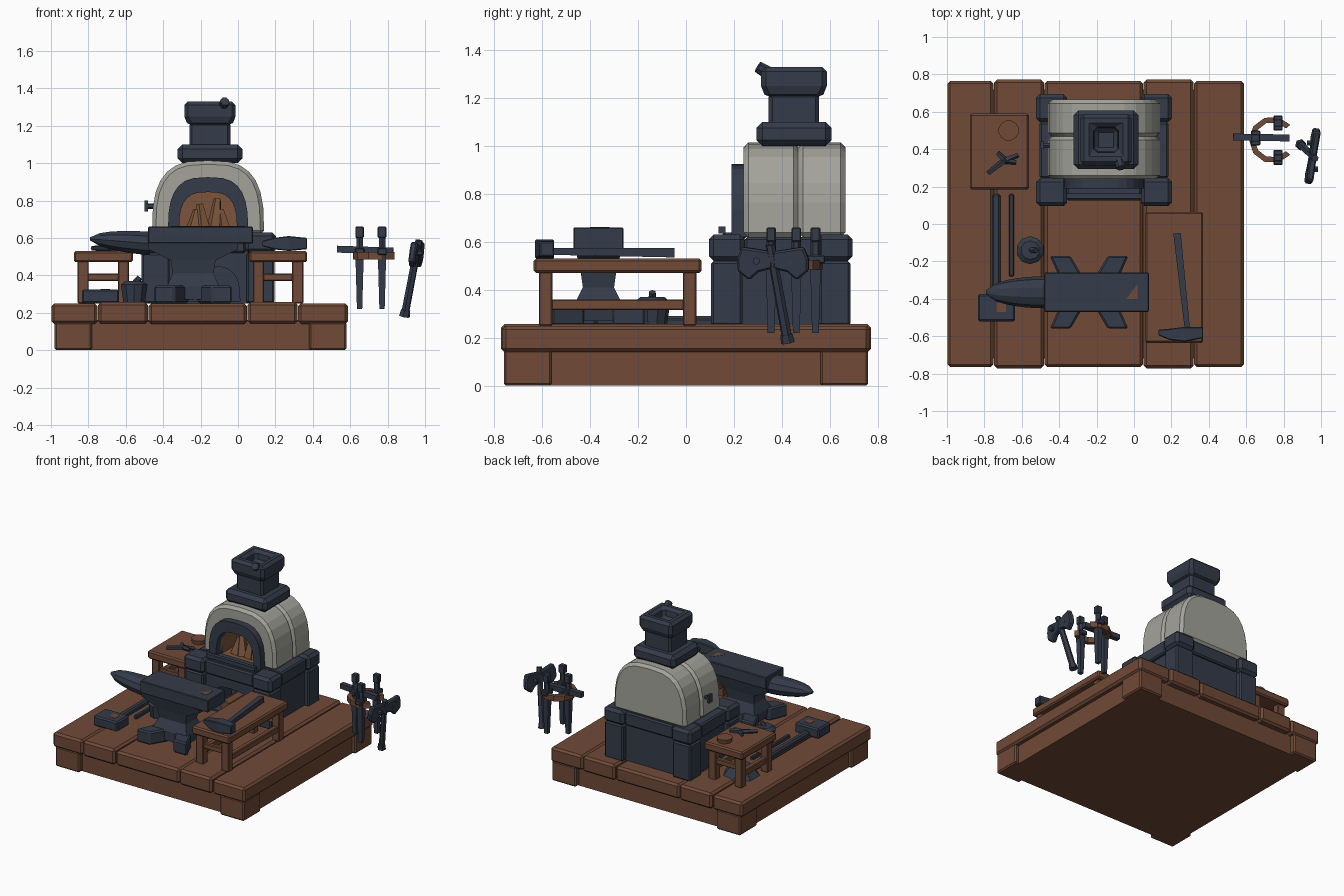
import bpy, bmesh
from math import cos, sin, pi, tau, radians, copysign
from mathutils import Vector

if "Cube" in bpy.data.objects:
    bpy.data.objects.remove(bpy.data.objects["Cube"])


def material(name, *rgb):
    mat = bpy.data.materials.new(name)
    mat.use_nodes = True
    mat.diffuse_color = (*rgb, 1)
    mat.node_tree.nodes["Principled BSDF"].inputs["Base Color"].default_value = (*rgb, 1)
    return mat


WOOD = material("brown wood", .16, .068, .038)
IRON = material("dark iron", .034, .044, .067)
STONE = material("pale stone", .37, .37, .33)
EMBER = material("ember brown", .2, .09, .045)

SIDES = (-1, 1)
CORNERS = [(sx, sy) for sx in SIDES for sy in SIDES]
FLOOR = .25


def loft(name, rings, mat, bevel=0):
    """Skin a list of equal-length point rings and cap both ends."""
    bm = bmesh.new()
    loops = [[bm.verts.new(point) for point in ring] for ring in rings]
    for lower, upper in zip(loops, loops[1:]):
        for i in range(len(lower)):
            bm.faces.new((lower[i - 1], lower[i], upper[i], upper[i - 1]))
    bm.faces.new(loops[0][::-1])
    bm.faces.new(loops[-1])
    bmesh.ops.recalc_face_normals(bm, faces=bm.faces)
    mesh = bpy.data.meshes.new(name)
    bm.to_mesh(mesh)
    bm.free()
    mesh.materials.append(mat)
    obj = bpy.data.objects.new(name, mesh)
    bpy.context.collection.objects.link(obj)
    if bevel:
        mod = obj.modifiers.new("chamfer", "BEVEL")
        mod.width, mod.segments = bevel, 1
        mod.limit_method, mod.angle_limit = "ANGLE", radians(40)
    return obj


def prism(name, outline, axis, start, end, mat, bevel=0):
    """Extrude a flat outline along the x, y or z axis."""
    slot = "xyz".index(axis)
    rings = [[(*point[:slot], depth, *point[slot:]) for point in outline] for depth in (start, end)]
    return loft(name, rings, mat, bevel)


def rect(cx, cy, hx, hy):
    return [(cx + sx * hx, cy + sy * hy) for sx, sy in ((-1, -1), (1, -1), (1, 1), (-1, 1))]


def block(name, cx, cy, hx, hy, bottom, top, mat, bevel=.01):
    """Box from its centre, half sizes and height range."""
    return prism(name, rect(cx, cy, hx, hy), "z", bottom, top, mat, bevel)


def rod(name, start, end, r_start, r_end, mat, sides=6):
    """Straight tapered bar between two points."""
    start, end = Vector(start), Vector(end)
    turn = (end - start).to_track_quat("Z", "Y")
    angles = [tau * (i + .5) / sides for i in range(sides)]
    rings = [[centre + turn @ Vector((r * cos(a), r * sin(a), 0)) for a in angles]
             for centre, r in ((start, r_start), (end, r_end))]
    return loft(name, rings, mat)


def arch(half, bottom, top, steps=14):
    """Squarish arch outline centred on the furnace."""
    outline = []
    for i in range(steps + 1):
        a = pi * i / steps
        across, up = copysign(abs(cos(a)) ** (2 / 3), cos(a)), abs(sin(a)) ** (2 / 3)
        outline.append((FX + half * across, bottom + (top - bottom) * up))
    return outline


def cut(target, cutter):
    mod = target.modifiers.new("opening", "BOOLEAN")
    mod.object, mod.solver, mod.material_mode = cutter, "EXACT", "TRANSFER"
    cutter.hide_render = True
    cutter.hide_set(True)


# Platform: skirt, corner posts and planks
PX = -.2
block("platform_skirt", PX, 0, .75, .72, 0, .16, WOOD, 0)
for sx, sy in CORNERS:
    block("platform_post", PX + sx * .68, sy * .66, .1, .1, 0, .15, WOOD)
seams = (-1, -.75, -.48, .05, .32, .59)
for i, (left, right) in enumerate(zip(seams, seams[1:])):
    lift = i % 2 / 150
    block("platform_plank", (left + right) / 2, 0, (right - left) / 2 - .002, .765 + lift,
          .14, FLOOR + lift, WOOD, .015)

# Furnace base: core with ash opening, corner pillars with caps, slabs between
FX, FY = -.16, .395
core = block("furnace_base", FX, FY, .32, .25, FLOOR, .61, IRON, 0)
cut(core, prism("ash_opening_cutter", arch(.17, .26, .45), "y", 0, FY, IRON))
for sx, sy in CORNERS:
    x, y = FX + sx * .28, FY + sy * .225
    block("furnace_pillar", x, y, .075, .065, FLOOR, .52, IRON)
    block("furnace_pillar_cap", x, y, .083, .075, .52, .63, IRON, .02)
for side in SIDES:
    block("furnace_end_slab", FX, FY + side * .21, .2, .06, .52, .62, IRON)
    block("furnace_side_slab", FX + side * .29, FY, .055, .15, .52, .62, IRON)
for side in SIDES:
    x = FX + side * .07
    rod("stored_log", (x, .17, .3), (x, FY, .3), .04, .04, WOOD)

# Furnace dome in two halves, fire mouth cut into the front one
dome = arch(.3, .62, 1.014)
dome_front = prism("dome_front", dome, "y", .24, .469, STONE, .02)
prism("dome_back", dome, "y", .467, .665, STONE, .02)
mouth = arch(.155, .63, .845)
cut(dome_front, prism("mouth_cutter", mouth, "y", .1, .43, EMBER))
prism("mouth_frame", arch(.215, .62, .925) + mouth[::-1], "y", .19, .27, IRON)
block("mouth_ledge", FX, .2, .2, .05, .61, .64, IRON)
rod("ledge_bar", (FX - .2, .15, .65), (FX + .2, .15, .65), .02, .02, IRON, 4)
for i in range(4):
    x = FX - .08 + i * .055
    rod("ember_log", (x, .32, .63), (x + .02 * (-1) ** i, .34, .75 + i % 3 * .03), .045, .02, EMBER, 5)
rod("dome_latch", (-.45, .42, .77), (-.49, .42, .77), .015, .015, IRON)
block("dome_latch_handle", -.49, .42, .01, .02, .74, .8, IRON, 0)

# Chimney with hollow crown
CX, CY = -.15, .45
block("chimney_foot", CX, CY, .173, .157, 1, 1.1, IRON, .025)
block("chimney_neck", CX, CY, .11, .105, 1.08, 1.22, IRON, .015)
crown = ((.11, 1.2), (.137, 1.23), (.137, 1.33), (.07, 1.33), (.06, 1.25))
loft("chimney_crown", [[(*p, z) for p in rect(CX, CY, h, h)] for h, z in crown], IRON, .02)
rod("chimney_knob", (CX + .07, .35, 1.3), (CX + .08, .3, 1.33), .03, .025, IRON, 8)

# Anvil: waisted body, top slab, round horn and four splayed feet
AX, AY = -.24, -.365
waist = ((.27, .13, .1), (.34, .14, .1), (.41, .11, .065), (.48, .12, .075), (.54, .24, .09), (.58, .24, .1))
loft("anvil_body", [[(*p, z) for p in rect(AX, AY, hx, hy)] for z, hx, hy in waist], IRON)
block("anvil_top", -.2, AY, .28, .105, .57, .66, IRON, .005)
horn = []
for i in range(7):
    t = i / 6
    swell = (1.02 - t * t) ** .5
    horn.append([(-.47 - .32 * t, AY + swell * .085 * cos(tau * k / 10),
                  .57 + t / 40 + swell * .065 * sin(tau * k / 10)) for k in range(10)])
loft("anvil_horn", horn, IRON)
foot = ((.21, .195), (.1, .195), (.02, .06), (.15, .06))
for sx, sy in CORNERS:
    prism("anvil_foot", [(AX + sx * x, AY + sy * y) for x, y in foot], "z", FLOOR, .345, IRON, .01)
prism("anvil_notch", [(-.04, -.4), (.02, -.4), (.02, -.32)], "z", .657, .662, WOOD)


# Bench and small table
def table(name, cx, cy, hx, hy):
    block(name + "_top", cx, cy, hx, hy, .47, .53, WOOD)
    leg_x, leg_y = hx - .05, hy - .05
    for sx, sy in CORNERS:
        block(name + "_leg", cx + sx * leg_x, cy + sy * leg_y, .03, .028, FLOOR, .48, WOOD, .005)
    for side in SIDES:
        block(name + "_side_rail", cx + side * leg_x, cy, .018, leg_y, .315, .36, WOOD, .005)
        block(name + "_end_rail", cx, cy + side * leg_y, leg_x, .016, .37, .41, WOOD, .005)


table("bench", .215, -.285, .155, .35)
table("small_table", -.72, .387, .158, .203)

# Forging hammer on the bench
rod("bench_hammer_handle", (.285, -.56, .56), (.23, -.05, .555), .02, .028, IRON, 4)
head = ((.13, -.58, .015), (.19, -.59, .03), (.27, -.59, .04), (.37, -.58, .03))
loft("bench_hammer_head", [[(x, *p) for p in rect(y, .57, h, h)] for x, y, h in head], IRON, .005)

# Cup and pliers on the small table
rod("cup", (-.67, .5, .53), (-.67, .5, .56), .05, .055, WOOD, 12)
joint = Vector((-.69, .34, .545))
for dx, dy in ((-.09, -.07), (.07, .03), (-.04, .04), (.06, -.01)):
    rod("pliers_arm", joint, joint + Vector((dx, dy, 0)), .018, .013, IRON, 5)

# Floor items: sledge, poker, pot and scrap heap
block("sledge_head", -.735, -.447, .1, .073, FLOOR, .325, IRON)
block("sledge_eye", -.71, -.445, .025, .025, .32, .327, WOOD, 0)
block("sledge_handle", -.737, -.11, .023, .27, FLOOR, .29, IRON)
block("poker", -.655, -.06, .013, .22, FLOOR, .28, IRON, .005)
pot = Vector((-.555, -.14, FLOOR))
rim = pot + Vector((0, 0, .1))
rod("pot", pot, rim, .06, .075, IRON, 10)
rod("pot_rim", rim, rim + Vector((0, 0, .02)), .075, .05, IRON, 10)
rod("pot_ladle", rim, rim + Vector((.03, 0, .04)), .02, .015, IRON)
rod("scrap_heap", (-.72, .38, FLOOR), (-.72, .38, .32), .13, .07, IRON, 7)

# Hanging rack: open hoop, cross bar and three hanging blades
arc = [radians(40 + 35 * i) for i in range(9)]
hoop = [(.74 + r * cos(a), .45 + r * sin(a)) for r, way in ((.125, arc), (.095, arc[::-1])) for a in way]
prism("rack_hoop", hoop, "z", .485, .525, WOOD)
rod("rack_bar", (.53, .465, .54), (.83, .46, .53), .026, .026, IRON, 4)
for x, y in ((.77, .355), (.77, .54), (.65, .46)):
    rod("rack_blade", (x, y, .22), (x, y, .52), .02, .032, IRON, 4)
    block("rack_guard", x, y, .025, .04, .51, .545, IRON, .005)
    rod("rack_grip", (x, y, .52), (x, y, .61), .02, .02, IRON)
    block("rack_pommel", x, y, .023, .02, .6, .66, IRON, .005)

# Double axe hanging beside the rack
hub = Vector((.955, .363, .52))
butt = Vector((.89, .425, .18))
along = (hub - butt) / 10
rod("axe_handle", butt, hub + along * 2, .022, .02, IRON)
rod("axe_butt", butt, butt + along, .03, .026, IRON)
lobe = ((0, -.03), (.06, -.045), (.1, -.08), (.15, -.04), (.15, .01), (.13, .06), (0, .04))
for side in SIDES:
    blade = prism("axe_blade", [(side * y, z) for y, z in lobe], "x", -.018, .018, IRON, .008)
    blade.location = hub
    blade.rotation_euler = (0, .12, -.15)
    rivet = hub + Vector((0, side * .07, 0))
    reach = Vector((.03, 0, 0))
    rod("axe_rivet", rivet - reach, rivet + reach, .016, .016, IRON)
